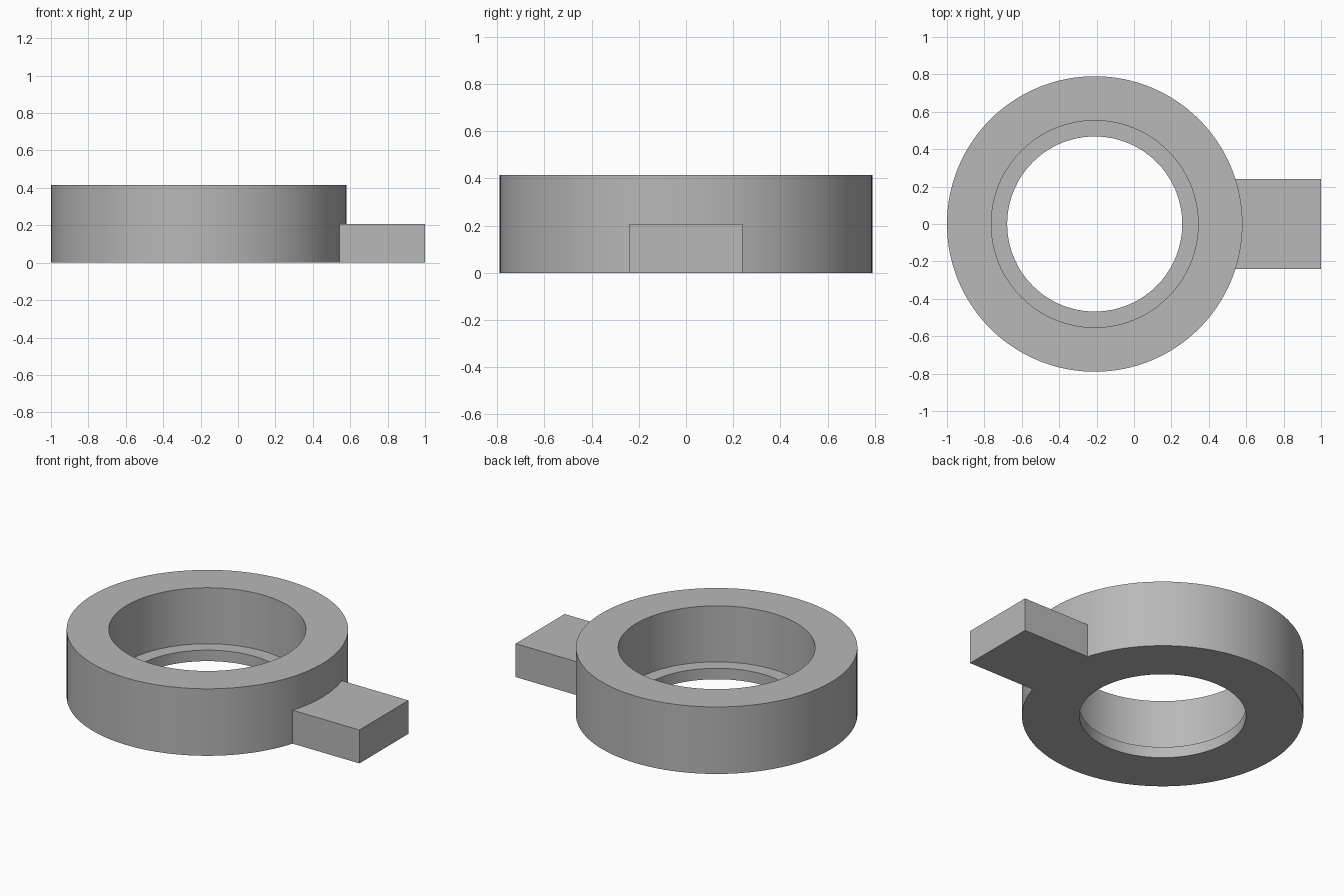
import bpy, bmesh, math

cube = bpy.data.objects.get("Cube")
if cube:
    bpy.data.objects.remove(cube, do_unlink=True)

CENTRE_X = -0.21
SEGMENTS = 128

grey = bpy.data.materials.new("plain grey")
grey.use_nodes = True
colour = (0.48, 0.48, 0.48, 1)
grey.diffuse_color = colour
grey.node_tree.nodes["Principled BSDF"].inputs["Base Color"].default_value = colour


def make_object(name, bm):
    bmesh.ops.recalc_face_normals(bm, faces=bm.faces)
    mesh = bpy.data.meshes.new(name)
    bm.to_mesh(mesh)
    bm.free()
    mesh.materials.append(grey)
    obj = bpy.data.objects.new(name, mesh)
    bpy.context.collection.objects.link(obj)
    return obj


def lathe(name, profile):
    """Revolve a closed (radius, height) profile about the vertical axis."""
    bm = bmesh.new()
    rings = []
    for i in range(SEGMENTS):
        a = math.tau * i / SEGMENTS
        rings.append([bm.verts.new((CENTRE_X + r * math.cos(a), r * math.sin(a), z))
                      for r, z in profile])
    n = len(profile)
    for i, ring in enumerate(rings):
        after = rings[(i + 1) % SEGMENTS]
        for j in range(n):
            k = (j + 1) % n
            bm.faces.new((ring[j], after[j], after[k], ring[k]))
    return make_object(name, bm)


def box(name, low, high):
    bm = bmesh.new()
    bmesh.ops.create_cube(bm, size=1)
    for v in bm.verts:
        v.co = [(a + b) / 2 + c * (b - a) for a, b, c in zip(low, high, v.co)]
    return make_object(name, bm)


# Collar with a wide bore and a narrower lip at the bottom
collar = lathe("collar_with_tab", [(0.79, 0), (0.79, 0.415), (0.553, 0.415),
                                   (0.553, 0.068), (0.468, 0.068), (0.468, 0)])

# Flat tab on the side, fused into the collar
tab = box("tab", (0.45, -0.24, 0), (1, 0.24, 0.207))
union = collar.modifiers.new("fuse tab", 'BOOLEAN')
union.operation = 'UNION'
union.solver = 'EXACT'
union.object = tab
bpy.ops.object.select_all(action='DESELECT')
bpy.context.view_layer.objects.active = collar
collar.select_set(True)
bpy.ops.object.modifier_apply(modifier=union.name)
bpy.data.objects.remove(tab, do_unlink=True)

bpy.ops.object.shade_smooth_by_angle(angle=math.radians(30))
